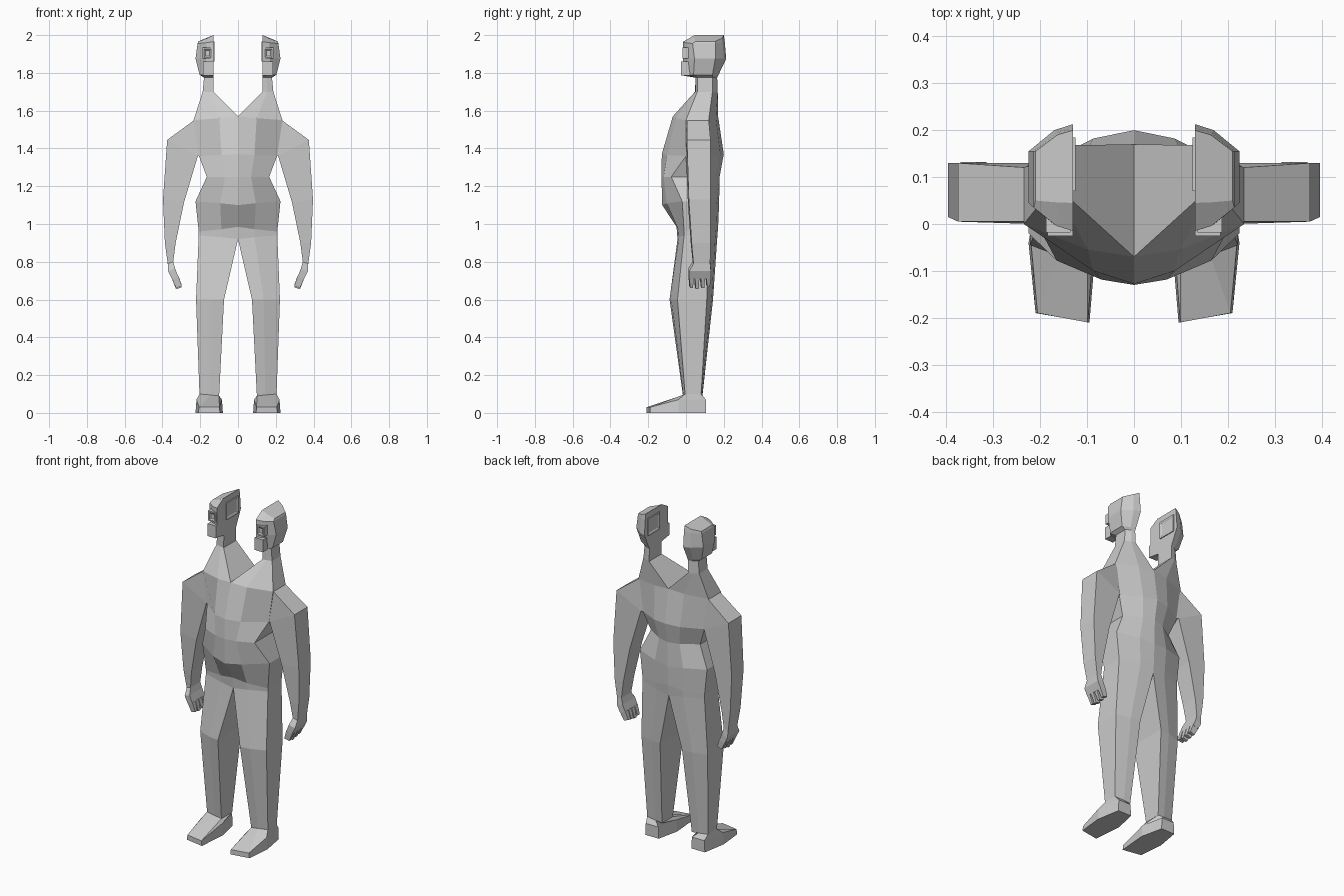
import bpy
import bmesh

# Remove the default cube only
default = bpy.data.objects.get("Cube")
if default:
    bpy.data.objects.remove(default, do_unlink=True)

# Single flat grey
grey = bpy.data.materials.new("plain_grey")
grey.use_nodes = True
colour = (0.6, 0.6, 0.6, 1)
grey.diffuse_color = colour
grey.node_tree.nodes["Principled BSDF"].inputs["Base Color"].default_value = colour


def finish(bm, name):
    """Turn a half-body bmesh into a mirrored, flat shaded object."""
    mesh = bpy.data.meshes.new(name)
    bm.to_mesh(mesh)
    bm.free()
    mesh.materials.append(grey)
    obj = bpy.data.objects.new(name, mesh)
    bpy.context.collection.objects.link(obj)
    mirror = obj.modifiers.new("mirror", 'MIRROR')
    mirror.use_clip = True
    mirror.merge_threshold = 0.0005
    return obj


def on_centre(vert):
    return abs(vert.co.x) < 0.0001


def loft(name, rings, cap_start=True, cap_end=True):
    """Skin a stack of rings, leaving the body open on the mirror plane."""
    bm = bmesh.new()
    rows = [[bm.verts.new(p) for p in ring] for ring in rings]
    count = len(rows[0])
    for low, high in zip(rows, rows[1:]):
        for i in range(count):
            j = (i + 1) % count
            face = (low[i], low[j], high[j], high[i])
            if not all(on_centre(v) for v in face):
                bm.faces.new(face)
    if cap_start:
        bm.faces.new(reversed(rows[0]))
    if cap_end:
        bm.faces.new(rows[-1])
    return finish(bm, name)


def body_ring(z_in, z_out, inner, outer, front, side_front, side_back, back):
    """Six point section running from inner front, round the side, to inner back."""
    mid = inner + (outer - inner) * 0.42
    z_mid = (z_in + z_out) / 2
    return [
        (inner, front, z_in),
        (mid, front + (side_front - front) * 0.22, z_mid),
        (outer, side_front, z_out),
        (outer, side_back, z_out),
        (mid, back + (side_back - back) * 0.22, z_mid),
        (inner, back, z_in),
    ]


def limb_ring(x_out, z_out, x_in, z_in, front, back):
    """Four sided section of an arm, hand or finger."""
    return [(x_out, front + 0.005, z_out), (x_in, front, z_in),
            (x_in, back, z_in), (x_out, back, z_out)]


def panel(name, low, high, axis, sign, depth):
    """Thin box whose outer face is inset twice to make a framed recess."""
    bm = bmesh.new()
    bmesh.ops.create_cube(bm, size=1)
    for v in bm.verts:
        v.co = [(a + b) / 2 + c * (b - a) for a, b, c in zip(low, high, v.co)]
    bm.normal_update()
    face = next(f for f in bm.faces if f.normal[axis] * sign > 0.9)
    for push in (0, -depth):
        bmesh.ops.inset_region(bm, faces=[face], thickness=0.011, depth=push)
    return finish(bm, name)


# Legs: soles, foot tops, ankles, knees, crotch
outline = [(0.095, -0.21), (0.21, -0.19), (0.225, -0.04),
           (0.2, 0.105), (0.11, 0.105), (0.08, -0.03)]
sole = [(x, y, 0) for x, y in outline]
foot_top = [(0.15 + (x - 0.15) * 0.93, y, 0.03 if y < -0.1 else 0.07)
            for x, y in outline]
ankle = body_ring(0.09, 0.1, 0.1, 0.204, -0.016, -0.005, 0.08, 0.087)
knee = body_ring(0.6, 0.6, 0.074, 0.222, -0.087, -0.045, 0.11, 0.143)
crotch = body_ring(0.92, 0.94, 0, 0.208, -0.045, -0.01, 0.12, 0.165)
loft("legs_and_feet", [sole, foot_top, ankle, knee, crotch], cap_end=False)

# Torso: hips, belly, waist, chest, shoulders, neck base and neck top
hips = body_ring(0.985, 0.96, 0, 0.208, -0.05, -0.01, 0.12, 0.17)
belly = body_ring(1.1, 1.12, 0, 0.225, -0.126, -0.02, 0.12, 0.175)
waist = body_ring(1.25, 1.25, 0, 0.165, -0.13, -0.078, 0.1, 0.178)
chest = body_ring(1.37, 1.36, 0, 0.207, -0.128, 0, 0.12, 0.2)
shoulders = body_ring(1.57, 1.55, 0, 0.235, -0.07, 0, 0.12, 0.17)
neck_base = body_ring(1.7, 1.7, 0.13, 0.187, 0.048, 0.06, 0.14, 0.168)
neck_top = body_ring(1.775, 1.775, 0.13, 0.18, 0.05, 0.06, 0.14, 0.165)
loft("torso", [crotch, hips, belly, waist, chest, shoulders, neck_base, neck_top],
     cap_start=False, cap_end=False)

# Half heads, flat on the inner side
jaw = body_ring(1.785, 1.79, 0.13, 0.203, -0.012, 0.04, 0.14, 0.17)
cheek = body_ring(1.875, 1.875, 0.13, 0.225, -0.015, 0.045, 0.155, 0.213)
brow = body_ring(1.965, 1.955, 0.13, 0.214, -0.015, 0.035, 0.155, 0.205)
crown = body_ring(2.0, 1.967, 0.13, 0.21, 0.045, 0.05, 0.155, 0.2)
loft("half_heads", [neck_top, jaw, cheek, brow, crown], cap_start=False)

# Face and side panels
panel("eyes", (0.135, -0.018, 1.875), (0.188, 0.02, 1.935), 1, -1, 0.006)
panel("mouths", (0.13, -0.026, 1.785), (0.185, 0.02, 1.86), 1, -1, 0)
panel("ears", (0.125, 0.07, 1.86), (0.14, 0.185, 1.965), 0, -1, 0.004)

# Arms: shoulder joint, upper arm, elbow, forearm, wrist, palm, knuckles
arm = [
    limb_ring(0.225, 1.555, 0.2, 1.36, 0, 0.12),
    limb_ring(0.375, 1.445, 0.212, 1.362, 0, 0.13),
    limb_ring(0.397, 1.13, 0.286, 1.114, 0.01, 0.13),
    limb_ring(0.387, 0.9, 0.33, 0.9, 0.025, 0.13),
    limb_ring(0.372, 0.79, 0.343, 0.8, 0.035, 0.128),
    limb_ring(0.37, 0.75, 0.333, 0.765, 0.012, 0.132),
    limb_ring(0.35, 0.71, 0.316, 0.722, 0.012, 0.132),
]
arms = loft("arms", [ring[::-1] for ring in arm])

# Fingers curling in towards the thighs
for i, name in enumerate(("index", "middle", "ring", "little")):
    front = 0.013 + i * 0.03
    tip = 0.655 + 0.006 * abs(i - 1)
    loft(name + "_fingers", [
        limb_ring(0.352, 0.715, 0.315, 0.725, front, front + 0.028)[::-1],
        limb_ring(0.328, tip, 0.298, tip + 0.01, front + 0.004, front + 0.024)[::-1],
    ])

# Make the closed limb shells face outwards
for obj in [o for o in bpy.data.objects if o.name == "arms" or o.name.endswith("fingers")]:
    bm = bmesh.new()
    bm.from_mesh(obj.data)
    bmesh.ops.recalc_face_normals(bm, faces=bm.faces)
    bm.to_mesh(obj.data)
    bm.free()
